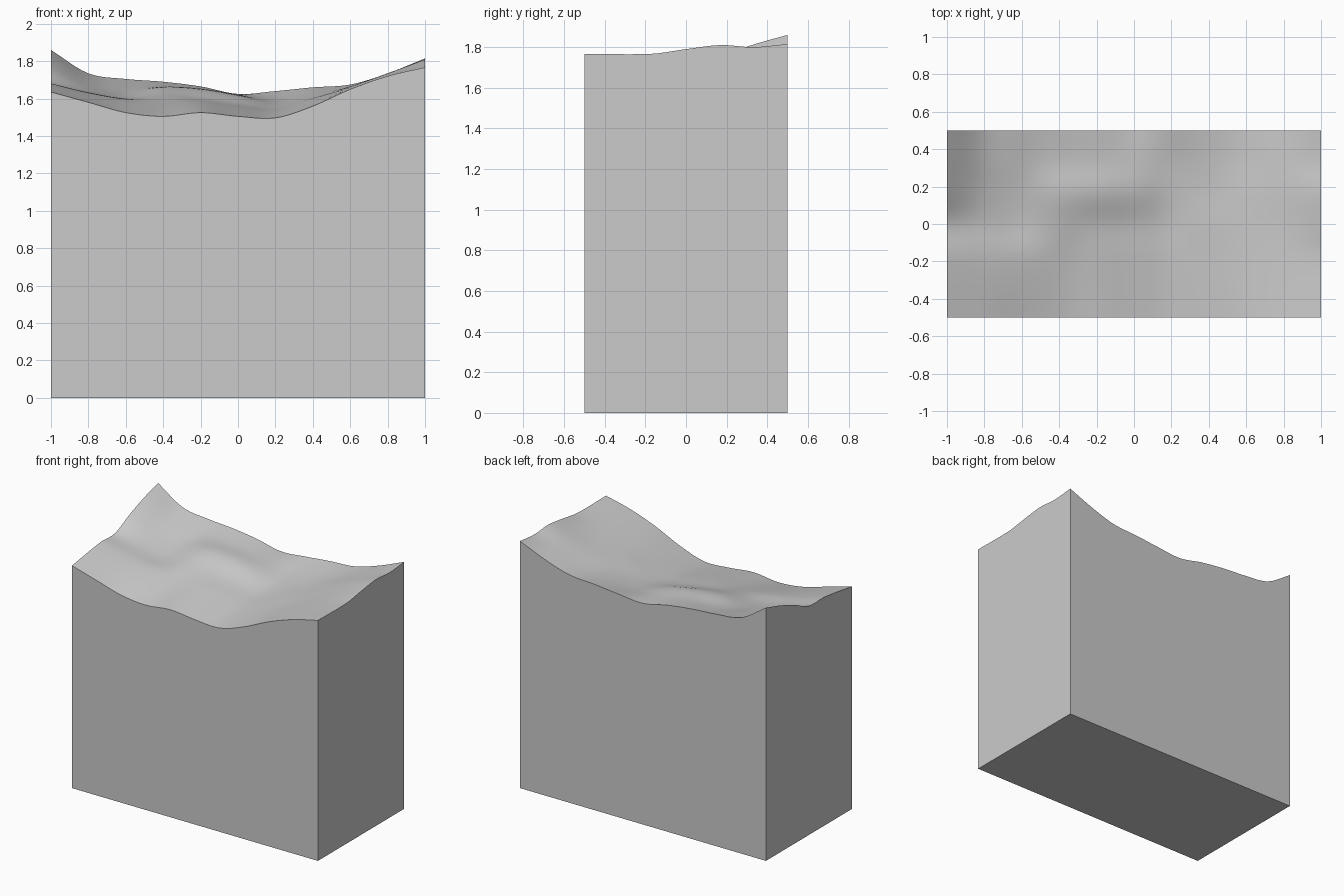
import bpy, bmesh, math

if "Cube" in bpy.data.objects:
    bpy.data.objects.remove(bpy.data.objects["Cube"])

# Surface heights: rows front to back, columns every 0.2 from x = -1 to 1
ROW_Y = [-0.5, -0.17, 0.0, 0.17, 0.33, 0.5]
HEIGHTS = [
    [1.635, 1.580, 1.525, 1.505, 1.525, 1.505, 1.497, 1.560, 1.650, 1.720, 1.767],
    [1.680, 1.630, 1.595, 1.580, 1.575, 1.550, 1.535, 1.585, 1.655, 1.720, 1.767],
    [1.682, 1.635, 1.602, 1.620, 1.600, 1.570, 1.550, 1.600, 1.660, 1.725, 1.790],
    [1.755, 1.665, 1.630, 1.660, 1.650, 1.615, 1.575, 1.610, 1.665, 1.735, 1.810],
    [1.812, 1.700, 1.665, 1.665, 1.650, 1.620, 1.600, 1.630, 1.665, 1.735, 1.800],
    [1.860, 1.735, 1.705, 1.690, 1.665, 1.625, 1.640, 1.660, 1.675, 1.735, 1.815],
]
COL_X = [-1 + 0.2 * i for i in range(11)]


def smooth_sample(xs, vals, x):
    """Cubic interpolation through the control values."""
    n = len(xs)
    i = max(k for k in range(n - 1) if xs[k] <= x + 1e-9 or k == 0)

    def slope(k):
        a, b = max(k - 1, 0), min(k + 1, n - 1)
        return (vals[b] - vals[a]) / (xs[b] - xs[a])
    h = xs[i + 1] - xs[i]
    t = (x - xs[i]) / h
    return ((2*t**3 - 3*t**2 + 1) * vals[i] + (t**3 - 2*t**2 + t) * h * slope(i)
            + (3*t**2 - 2*t**3) * vals[i + 1] + (t**3 - t**2) * h * slope(i + 1))


def height(x, y):
    return smooth_sample(ROW_Y, [smooth_sample(COL_X, r, x) for r in HEIGHTS], y)


# Terrain surface
NX, NY = 60, 30
bm = bmesh.new()
grid = []
for j in range(NY + 1):
    y = -0.5 + j / NY
    grid.append([bm.verts.new((-1 + 2 * i / NX, y, height(-1 + 2 * i / NX, y)))
                 for i in range(NX + 1)])
for j in range(NY):
    for i in range(NX):
        f = bm.faces.new((grid[j][i], grid[j][i + 1],
                          grid[j + 1][i + 1], grid[j + 1][i]))
        f.smooth = True

# Straight walls down to the ground, then the flat base
rim = [e for e in bm.edges if e.is_boundary]
new = bmesh.ops.extrude_edge_only(bm, edges=rim)["geom"]
for v in new:
    if isinstance(v, bmesh.types.BMVert):
        v.co.z = 0
bmesh.ops.holes_fill(bm, edges=[e for e in bm.edges if e.is_boundary], sides=0)
bmesh.ops.recalc_face_normals(bm, faces=bm.faces[:])

mesh = bpy.data.meshes.new("terrain_block")
bm.to_mesh(mesh)
bm.free()
terrain = bpy.data.objects.new("terrain_block", mesh)
bpy.context.collection.objects.link(terrain)
bpy.context.view_layer.objects.active = terrain
terrain.select_set(True)
bpy.ops.object.shade_smooth_by_angle(angle=math.radians(30))
